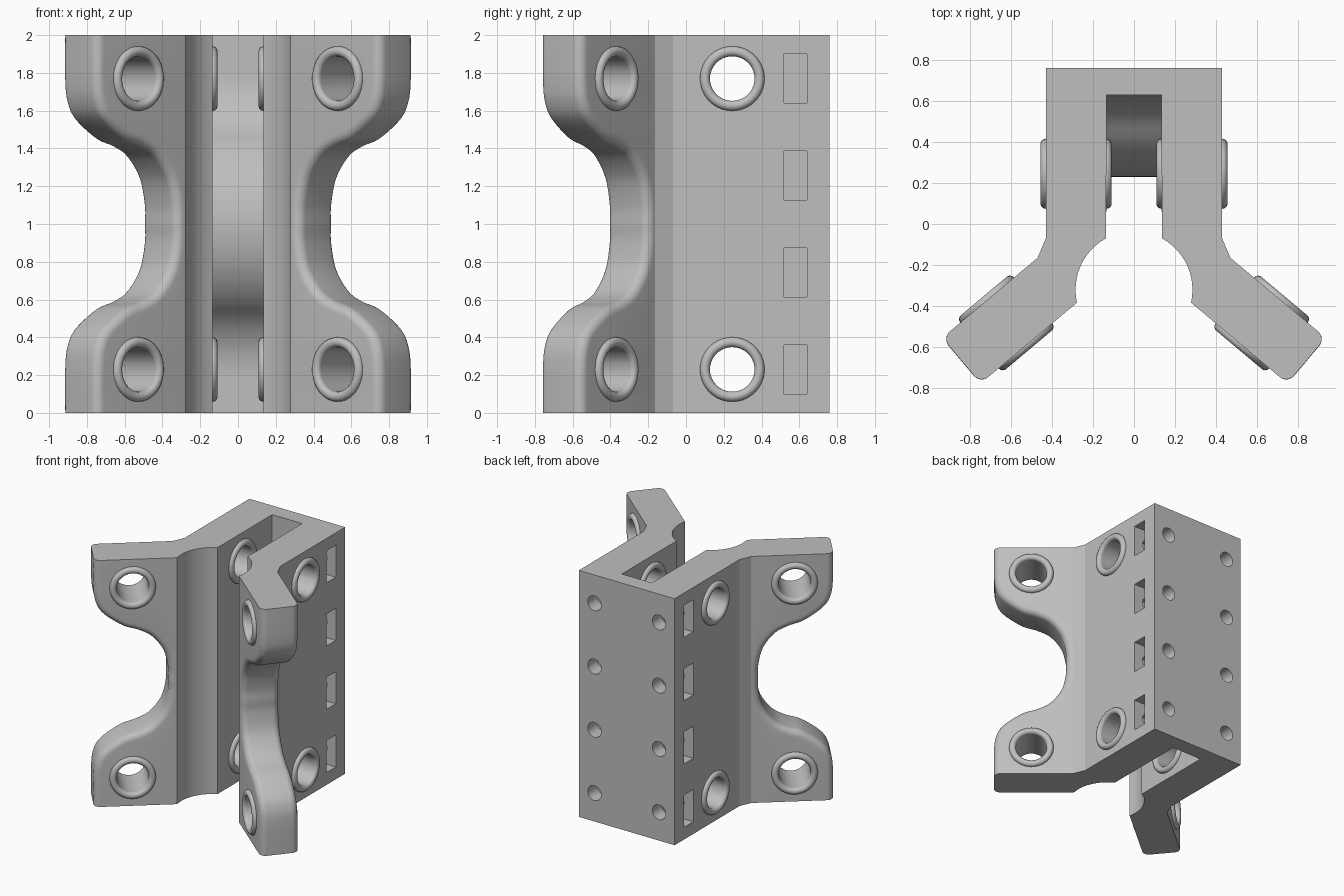
import bpy, bmesh, math
from mathutils import Vector, Matrix

cube = bpy.data.objects.get("Cube")
if cube:
    bpy.data.objects.remove(cube)

grey = bpy.data.materials.new("light_grey")
grey.use_nodes = True
grey.diffuse_color = (0.52, 0.52, 0.52, 1)
grey.node_tree.nodes["Principled BSDF"].inputs["Base Color"].default_value = grey.diffuse_color

# Wing frame: s runs along the splayed wing, t across its thickness
SPLAY = math.radians(40)
U = Vector((math.cos(SPLAY), -math.sin(SPLAY)))
N = Vector((math.sin(SPLAY), math.cos(SPLAY)))
T_OUT, T_IN, ROUND = 0.176, -0.115, 0.05
HOLE_S, HOLE_Y, HOLE_Z = 0.787, 0.245, (0.23, 1.77)
BORE, RING_MAJOR, RING_MINOR = 0.118, 0.1445, 0.0265


def wing(s, t, z):
    p = U * s + N * t
    return Vector((p.x, p.y, z))


def web_front(z):
    """Front of the spine between the jaws: a bulge with concave runouts."""
    d = abs(z - 1)
    if d < 0.46:
        return 0.805 - math.sqrt(0.575 ** 2 - d * d)
    if d < 0.8:
        return 0.205 + math.sqrt(0.425 ** 2 - (0.8 - d) ** 2)
    return 0.63


def wing_edge(steps=6):
    """Smooth path (s, z) of the wing's waisted outer edge."""
    half = [(0.522, 0), (0.523, 0.1), (0.558, 0.24), (0.645, 0.355), (0.745, 0.41),
            (0.86, 0.45), (1.0, 0.55), (1.055, 0.64), (1.073, 0.76), (1.073, 1)]
    pts = [Vector((s, 1 - d)) for s, d in half[:0:-1]] + [Vector((s, 1 + d)) for s, d in half]
    path = []
    for i in range(len(pts) - 1):
        a, b, c, d = pts[max(i - 1, 0)], pts[i], pts[i + 1], pts[min(i + 2, len(pts) - 1)]
        for k in range(steps):
            u = k / steps
            path.append(0.5 * (2 * b + (c - a) * u + (2 * a - 5 * b + 4 * c - d) * u ** 2
                               + (3 * b - a - 3 * c + d) * u ** 3))
    return path + [pts[-1]]


def section(p, n):
    """Closed outline of the bracket at one level."""
    z = p.y
    half = [Vector((0.43, 0.76, z)), Vector((0.43, -0.07, z)), wing(0.466, T_OUT, z)]
    c = p - n * ROUND
    for start, t in ((90, T_OUT - ROUND), (0, T_IN + ROUND)):
        for k in range(7):
            a = math.radians(start - 15 * k)
            e = c + n * ROUND * math.cos(a)
            half.append(wing(e.x, t + ROUND * math.sin(a), e.y))
    half.append(wing(0.46, T_IN, z))
    for k in range(1, 13):
        a = math.radians(-13 + 74.6 * k / 12)
        half.append(Vector((0.285 * math.cos(a), -0.32 + 0.285 * math.sin(a), z)))
    half.append(Vector((0.135, web_front(z), z)))
    return half + [Vector((-v.x, v.y, v.z)) for v in reversed(half)]


def make_object(name, bm):
    bmesh.ops.recalc_face_normals(bm, faces=bm.faces[:])
    mesh = bpy.data.meshes.new(name)
    bm.to_mesh(mesh)
    bm.free()
    mesh.materials.append(grey)
    ob = bpy.data.objects.new(name, mesh)
    bpy.context.collection.objects.link(ob)
    return ob


def smooth(ob, angle):
    bpy.ops.object.select_all(action='DESELECT')
    ob.select_set(True)
    bpy.context.view_layer.objects.active = ob
    bpy.ops.object.shade_smooth_by_angle(angle=math.radians(angle))


def aim(direction, loc):
    return Matrix.Translation(loc) @ Vector(direction).to_track_quat('Z', 'Y').to_matrix().to_4x4()


def add_rod(bm, loc, direction, radius, length):
    bmesh.ops.create_cone(bm, cap_ends=True, segments=40, radius1=radius, radius2=radius,
                          depth=length, matrix=aim(direction, loc))


# Bracket body lofted through stacked sections
path = wing_edge()
bm = bmesh.new()
rows = []
for i, p in enumerate(path):
    n = Vector((1, 0))
    if 0 < i < len(path) - 1:
        d = path[i + 1] - path[i - 1]
        n = Vector((d.y, -d.x)).normalized()
    rows.append([bm.verts.new(v) for v in section(p, n)])
for low, high in zip(rows, rows[1:]):
    for j in range(len(low)):
        k = (j + 1) % len(low)
        bm.faces.new((low[j], low[k], high[k], high[j]))
bm.faces.new(rows[0])
bm.faces.new(rows[-1])
body = make_object("bracket_body", bm)

# Cutters: pin bores, screw holes and nut slots
bores, screws, slots = bmesh.new(), bmesh.new(), bmesh.new()
for z in HOLE_Z:
    add_rod(bores, (0, HOLE_Y, z), (1, 0, 0), BORE, 1.4)
for side in (1, -1):
    for z in HOLE_Z:
        c = wing(HOLE_S, (T_OUT + T_IN) / 2, z)
        add_rod(bores, (c.x * side, c.y, z), (N.x * side, N.y, 0), BORE, 0.4)
    for k in range(4):
        z = 0.23 + k * 1.54 / 3
        add_rod(screws, (side * 0.29, 0.65, z), (0, 1, 0), 0.06, 0.4)
        bmesh.ops.create_cube(slots, size=1, matrix=Matrix.Translation((side * 0.35, 0.58, z))
                              @ Matrix.Diagonal((0.3, 0.12, 0.26, 1)))
bpy.context.view_layer.objects.active = body
for name, cut in (("bore_cutter", bores), ("screw_cutter", screws), ("slot_cutter", slots)):
    cutter = make_object(name, cut)
    cutter.hide_render = True
    mod = body.modifiers.new(name, 'BOOLEAN')
    mod.operation, mod.solver, mod.object = 'DIFFERENCE', 'EXACT', cutter
    bpy.ops.object.modifier_apply(modifier=mod.name)
    bpy.data.objects.remove(cutter)
smooth(body, 20)


# Rounded rims around every bore mouth
def add_rim(name, loc, direction):
    bpy.ops.mesh.primitive_torus_add(major_radius=RING_MAJOR, minor_radius=RING_MINOR,
                                     major_segments=40, minor_segments=14)
    rim = bpy.context.object
    rim.name = name
    rim.matrix_world = aim(direction, loc)
    rim.data.materials.append(grey)
    smooth(rim, 40)


for side, label in ((1, "left"), (-1, "right")):
    for z, level in zip(HOLE_Z, ("lower", "upper")):
        for x, face in ((0.43, "outer"), (0.135, "inner")):
            add_rim(f"{label}_{level}_{face}_jaw_rim", (side * x, HOLE_Y, z), (1, 0, 0))
        for t, face in ((T_OUT, "outer"), (T_IN, "inner")):
            c = wing(HOLE_S, t, z)
            add_rim(f"{label}_{level}_{face}_wing_rim", (side * c.x, c.y, z), (side * N.x, N.y, 0))
